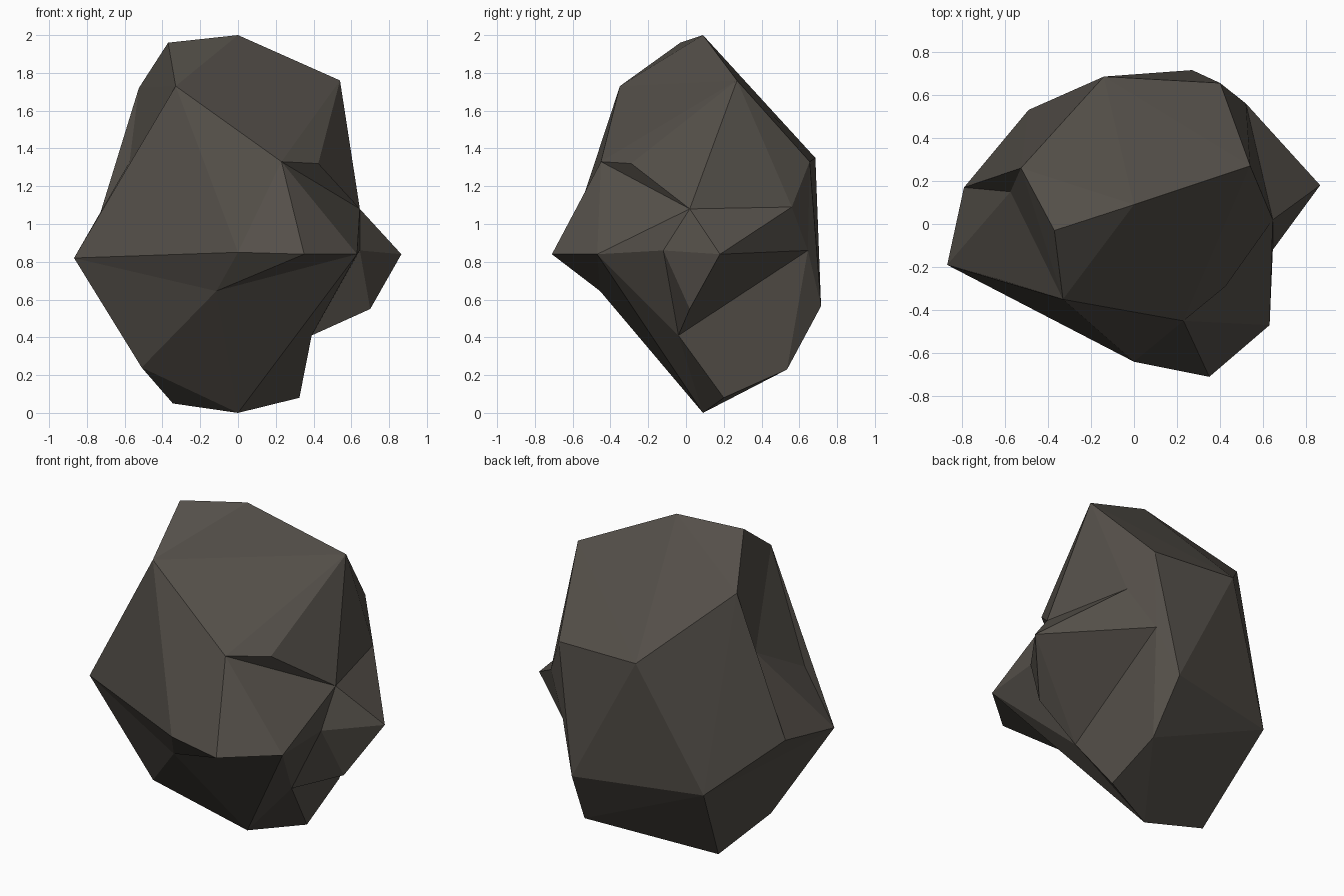
import bpy, bmesh

if "Cube" in bpy.data.objects:
    bpy.data.objects.remove(bpy.data.objects["Cube"])

# Stone colour
stone = bpy.data.materials.new("dark stone")
stone.diffuse_color = (0.088, 0.078, 0.066, 1.0)
stone.use_nodes = True
stone.node_tree.nodes["Principled BSDF"].inputs["Base Color"].default_value = stone.diffuse_color

# Corner points of the boulder, grouped by height
crown = dict(t=(0, .09, 2), a=(-.37, -.03, 1.96), b=(-.33, -.35, 1.73),
             c=(-.525, .26, 1.72), d=(.54, .27, 1.76))
shoulder = dict(e=(.23, -.45, 1.33), f=(.425, -.29, 1.32), g=(.645, .02, 1.08),
                h=(-.574, .15, 1.33), i=(-.62, -.26, 1.10), j=(-.14, .685, 1.35),
                k=(.40, .655, 1.33), l=(.52, .56, 1.09))
waist = dict(m=(.38, .645, .86), n=(.865, .18, .84), o=(.645, -.12, .86),
             p=(.63, -.47, .84), q=(.35, -.71, .84), r=(0, -.64, .85),
             s=(-.868, -.19, .82), u=(-.79, .17, .86))
lower = dict(v=(.70, .02, .55), w=(.39, -.04, .41), x=(-.115, -.455, .645),
             y=(-.49, .53, .58), z=(.27, .715, .565))
foot = dict(J=(.31, .535, .23), K=(-.345, .18, .05), M=(-.51, -.09, .24),
            P=(.325, .20, .08), B=(0, .09, 0))

# Facets radiate as fans: the first letter is the hub, the rest its rim
fans = ["batdersihca", "tacjd", "edfgpqr", "gfdlnop", "hisuc", "jdkzyc",
        "ycusMKJz", "mzklnwPJz", "lkd", "wnvopBP", "ovn", "xsrqpBMs", "BMKJP"]

bm = bmesh.new()
vert = {}
for level in (crown, shoulder, waist, lower, foot):
    for name, co in level.items():
        vert[name] = bm.verts.new(co)
for hub, *rim in fans:
    for one, two in zip(rim, rim[1:]):
        bm.faces.new((vert[hub], vert[one], vert[two]))
bmesh.ops.recalc_face_normals(bm, faces=bm.faces[:])

# Boulder object, flat faceted
mesh = bpy.data.meshes.new("boulder")
bm.to_mesh(mesh)
bm.free()
mesh.materials.append(stone)
boulder = bpy.data.objects.new("boulder", mesh)
bpy.context.collection.objects.link(boulder)
